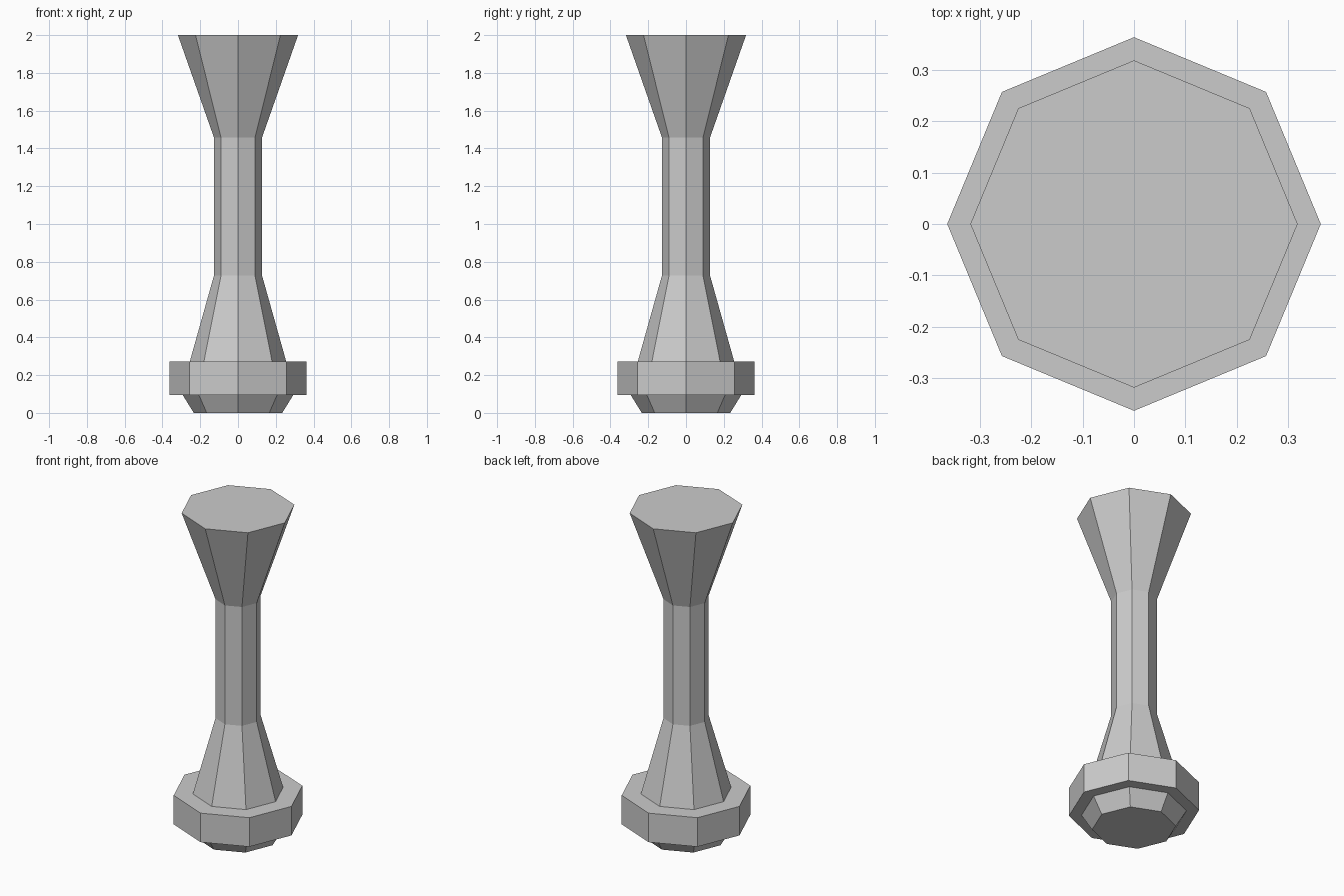
import bpy, bmesh
from math import cos, sin, pi

if "Cube" in bpy.data.objects:
    bpy.data.objects.remove(bpy.data.objects["Cube"])

SIDES = 8


def lathe(name, profile):
    """Spin (radius, height) points into a closed eight-sided solid."""
    bm = bmesh.new()
    rings = [[bm.verts.new((r * cos(2 * pi * i / SIDES), r * sin(2 * pi * i / SIDES), z))
              for i in range(SIDES)] for r, z in profile]
    for low, high in zip(rings, rings[1:]):
        for i in range(SIDES):
            j = (i + 1) % SIDES
            bm.faces.new((low[i], low[j], high[j], high[i]))
    bm.faces.new(rings[0][::-1])
    bm.faces.new(rings[-1])
    mesh = bpy.data.meshes.new(name)
    bm.to_mesh(mesh)
    bm.free()
    obj = bpy.data.objects.new(name, mesh)
    bpy.context.collection.objects.link(obj)
    return obj


# One continuous faceted body: foot, collar, tapered skirt, shaft, flared head
lathe("pedestal_body", [
    (0.234, 0.0), (0.293, 0.095),       # foot
    (0.363, 0.095), (0.363, 0.273),     # collar
    (0.255, 0.273), (0.127, 0.728),     # skirt
    (0.127, 1.457), (0.318, 2.0),       # shaft and head
])
